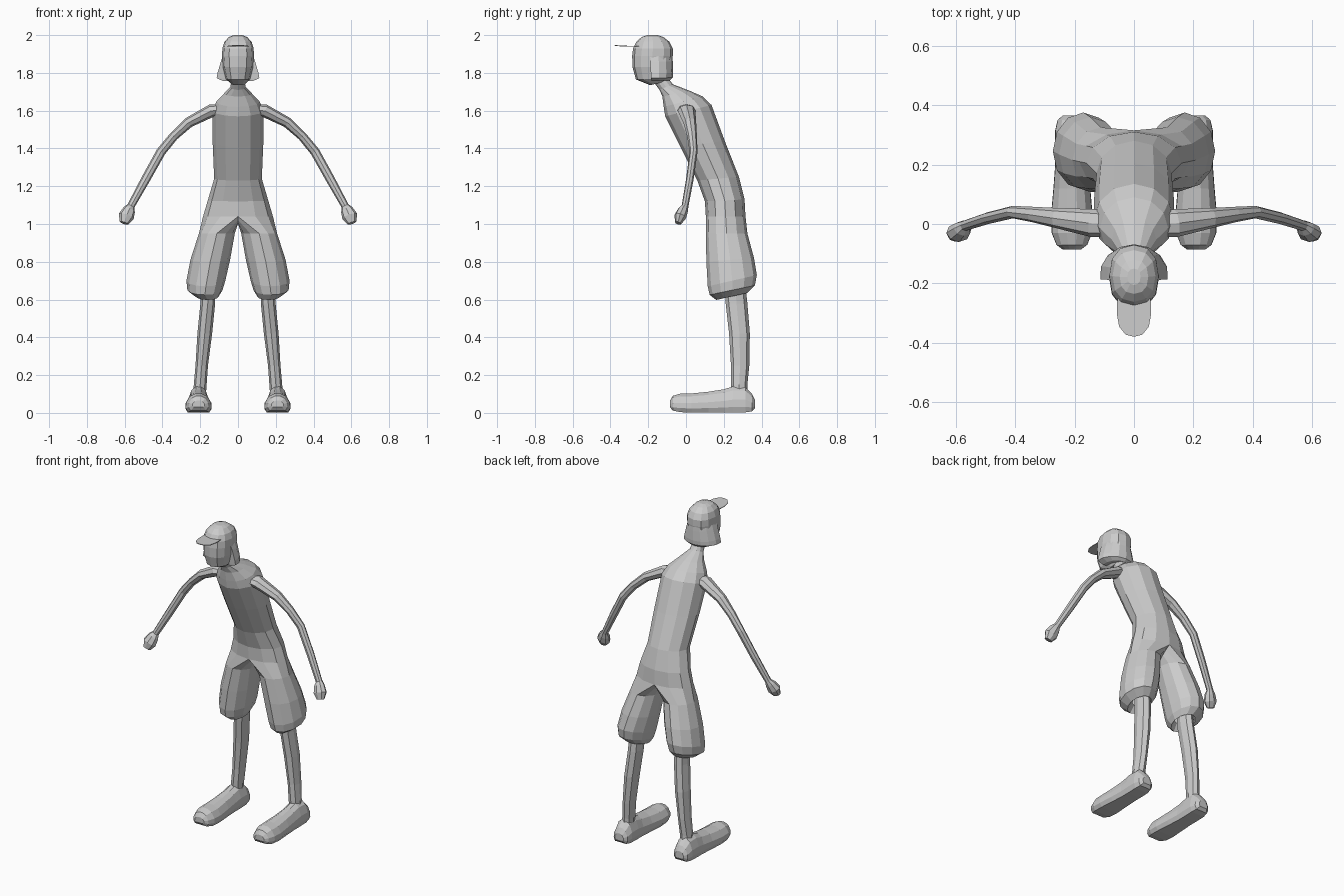
import bpy, bmesh, math
from mathutils import Vector

grey = bpy.data.materials.new("plain_grey")
grey.diffuse_color = (0.6, 0.6, 0.6, 1)


def ring(fy, fz, by, bz, w, cx=0.0, angles=range(0, 360, 30), p=1.0):
    """Tilted oval given by its front point, back point and half width."""
    pts = []
    for a in angles:
        s, c = math.sin(math.radians(a)), math.cos(math.radians(a))
        s = math.copysign(abs(s) ** p, s) if abs(s) > 1e-6 else 0.0
        c = math.copysign(abs(c) ** p, c) if abs(c) > 1e-6 else 0.0
        t = (1 - c) / 2
        pts.append(Vector((cx + w * s, fy + (by - fy) * t, fz + (bz - fz) * t)))
    return pts


def add_ring(bm, pts):
    return [bm.verts.new(p) for p in pts]


def strip(bm, a, b, closed=True):
    n = len(a)
    for i in range(n if closed else n - 1):
        j = (i + 1) % n
        bm.faces.new((a[i], a[j], b[j], b[i]))


def finish(name, bm, mirror=False):
    bmesh.ops.recalc_face_normals(bm, faces=bm.faces)
    me = bpy.data.meshes.new(name)
    bm.to_mesh(me)
    bm.free()
    me.materials.append(grey)
    ob = bpy.data.objects.new(name, me)
    bpy.context.collection.objects.link(ob)
    if mirror:
        m = ob.modifiers.new("Mirror", 'MIRROR')
        m.merge_threshold = 0.0005
    return ob


def loft(name, rings, mirror=False):
    bm = bmesh.new()
    vs = [add_ring(bm, r) for r in rings]
    for a, b in zip(vs, vs[1:]):
        strip(bm, a, b)
    bm.faces.new(vs[0])
    bm.faces.new(vs[-1])
    return finish(name, bm, mirror)


# Torso and baggy shorts: one half, mirrored, splitting into the legs
torso = [(-.17, 1.75, -.10, 1.78, .035), (-.14, 1.71, -.07, 1.74, .04),
         (-.125, 1.675, .02, 1.705, .075), (-.118, 1.62, .09, 1.675, .115),
         (-.11, 1.57, .135, 1.63, .135), (-.03, 1.41, .205, 1.44, .134),
         (.06, 1.23, .28, 1.25, .126), (.10, 1.12, .31, 1.13, .16),
         (.105, 1.04, .315, 1.04, .185)]
shorts = [(.105, .95, .325, .95, .095, .112), (.108, .80, .36, .82, .105, .147),
          (.115, .67, .375, .73, .103, .17), (.125, .625, .365, .675, .093, .175),
          (.16, .598, .325, .635, .06, .162), (.19, .64, .31, .66, .04, .158)]
bm = bmesh.new()
half = [add_ring(bm, ring(*r, angles=range(0, 181, 30))) for r in torso]
for a, b in zip(half, half[1:]):
    strip(bm, a, b, closed=False)
crotch = [(0, .28, 1.02), (0, .25, 1.005), (0, .21, 1.0), (0, .17, 1.005), (0, .13, 1.02)]
loop = half[-1] + add_ring(bm, crotch)
for r in shorts:
    nxt = add_ring(bm, ring(*r))
    strip(bm, loop, nxt)
    loop = nxt
finish("torso_and_shorts", bm, mirror=True)

# Lower legs
eight = range(0, 360, 45)
calf = [(.205, .67, .315, .67, .038, .157), (.21, .58, .325, .58, .039, .16),
        (.228, .42, .338, .42, .039, .176), (.238, .25, .335, .25, .033, .192),
        (.238, .15, .325, .15, .034, .20), (.24, .08, .325, .08, .034, .205)]
loft("lower_legs", [ring(*r, angles=eight) for r in calf], mirror=True)

# Shoes: cross-sections from toe to heel (y, bottom, top, half width)
sections = [(-.085, .03, .065, .032), (-.07, .012, .09, .052), (-.03, .004, .102, .068),
            (.03, .001, .103, .07), (.12, .001, .112, .062), (.20, .001, .125, .056),
            (.25, .001, .14, .056), (.315, .003, .137, .056), (.35, .008, .10, .048),
            (.365, .025, .07, .03)]
outline = [(-.8, 0), (.8, 0), (1, .22), (.98, .5), (.68, .85), (.25, 1),
           (-.25, 1), (-.68, .85), (-.98, .5), (-1, .22)]
loft("shoes", [[Vector((.209 + w * u, y, lo + (hi - lo) * v)) for u, v in outline]
               for y, lo, hi, w in sections], mirror=True)

# Arms and fists: path points with in-plane and front-back radii
path = [(.09, 0, 1.605, .03, .045), (.14, .003, 1.60, .034, .047),
        (.26, .02, 1.538, .028, .034), (.34, .032, 1.465, .024, .026),
        (.408, .04, 1.382, .025, .021), (.49, .02, 1.235, .024, .02),
        (.567, -.005, 1.095, .02, .018), (.576, -.015, 1.075, .033, .027),
        (.592, -.03, 1.04, .042, .032), (.603, -.042, 1.005, .024, .018)]
rings = []
for i, (x, y, z, rn, ry) in enumerate(path):
    a, b = path[max(i - 1, 0)], path[min(i + 1, len(path) - 1)]
    t = (Vector(b[:3]) - Vector(a[:3])).normalized()
    n = t.cross(Vector((0, 1, 0))).normalized()
    s = n.cross(t)
    rings.append([Vector((x, y, z)) + n * rn * math.cos(k * math.pi / 4)
                  + s * ry * math.sin(k * math.pi / 4) for k in range(8)])
loft("arms", rings, mirror=True)

# Head with rounded cap crown
head = [(-.19, 1.735, -.11, 1.755, .04), (-.265, 1.765, -.095, 1.77, .064),
        (-.283, 1.83, -.082, 1.83, .08), (-.285, 1.89, -.07, 1.89, .084),
        (-.28, 1.93, -.07, 1.93, .083), (-.262, 1.965, -.088, 1.965, .072),
        (-.235, 1.99, -.12, 1.99, .048), (-.205, 2.0, -.15, 2.0, .022)]
loft("head", [ring(*r, p=.85) for r in head])

# Hair flaring out around the ears and nape
hair = [(-.275, 1.90, -.072, 1.90, .078), (-.27, 1.86, -.07, 1.86, .092),
        (-.27, 1.80, -.068, 1.80, .11), (-.268, 1.77, -.07, 1.775, .115),
        (-.25, 1.755, -.085, 1.76, .08)]
rings = []
for fy, fz, by, bz, w in hair:
    outer = ring(fy, fz, by, bz, w, angles=range(80, 281, 25))
    inner = ring(fy + .03, fz, by - .03, bz, w * .55, angles=range(280, 79, -25))
    rings.append(outer + inner)
loft("hair", rings)

# Cap brim: thin rounded tongue, drooping slightly at the sides
tongue = [(-.056, -.25), (-.058, -.30), (-.05, -.345), (-.028, -.372), (0, -.379),
          (.028, -.372), (.05, -.345), (.058, -.30), (.056, -.25)]
loft("cap_brim", [[Vector((x, y, 1.946 + dz - 1.5 * x * x)) for x, y in tongue]
                  for dz in (-.002, .002)])
